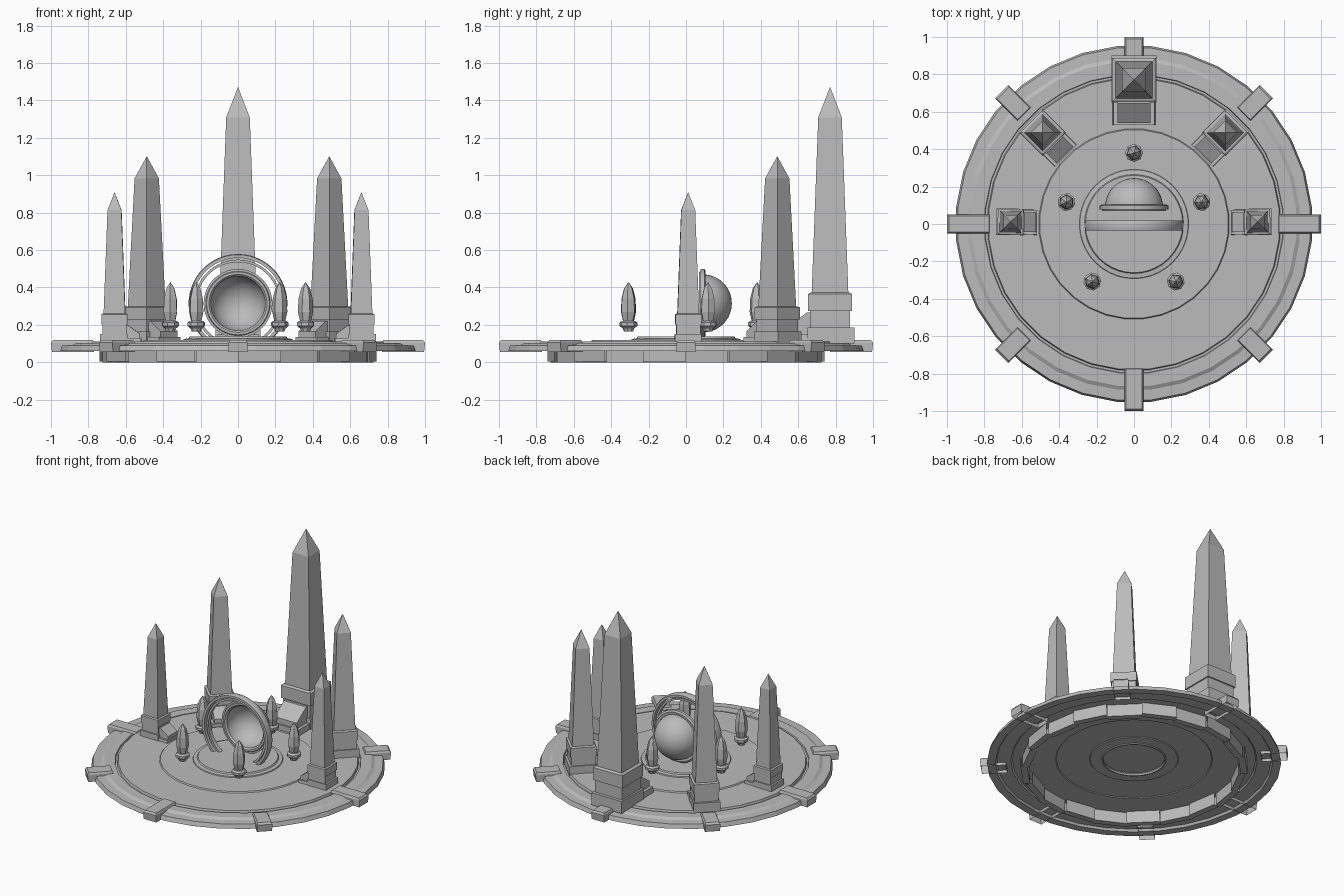
import bpy, bmesh, math
from mathutils import Matrix

if "Cube" in bpy.data.objects:
    bpy.data.objects.remove(bpy.data.objects["Cube"])

stone = bpy.data.materials.new("grey stone")
stone.diffuse_color = (0.5, 0.5, 0.5, 1)
stone.use_nodes = True
stone.node_tree.nodes["Principled BSDF"].inputs["Base Color"].default_value = stone.diffuse_color


def finish(name, bm, matrix=None, smooth=False):
    bmesh.ops.remove_doubles(bm, verts=bm.verts, dist=1e-5)
    bmesh.ops.recalc_face_normals(bm, faces=bm.faces)
    if matrix:
        bm.transform(matrix)
    mesh = bpy.data.meshes.new(name)
    bm.to_mesh(mesh)
    bm.free()
    mesh.materials.append(stone)
    ob = bpy.data.objects.new(name, mesh)
    bpy.context.collection.objects.link(ob)
    if smooth:
        bpy.ops.object.select_all(action='DESELECT')
        ob.select_set(True)
        bpy.context.view_layer.objects.active = ob
        bpy.ops.object.shade_smooth_by_angle(angle=math.radians(35))
    return ob


def lathe(name, profile, segs, closed=False, matrix=None, smooth=False, start=0, sweep=360):
    """Spin an (r, z) profile around z."""
    bm = bmesh.new()
    full = sweep == 360
    rows = []
    for i in range(segs if full else segs + 1):
        a = math.radians(start + sweep * i / segs)
        rows.append([bm.verts.new((r * math.cos(a), r * math.sin(a), z)) for r, z in profile])
    n = len(profile)
    for i in range(segs):
        p, q = rows[i], rows[(i + 1) % len(rows)]
        for j in range(n if closed else n - 1):
            k = (j + 1) % n
            bm.faces.new((p[j], q[j], q[k], p[k]))
    return finish(name, bm, matrix, smooth)


def stack(bm, levels):
    """Closed loft through rectangles given as (x_half, y_min, y_max, z)."""
    rows = [[bm.verts.new(c) for c in ((-x, y0, z), (x, y0, z), (x, y1, z), (-x, y1, z))]
            for x, y0, y1, z in levels]
    for p, q in zip(rows, rows[1:]):
        for j in range(4):
            k = (j + 1) % 4
            bm.faces.new((p[j], p[k], q[k], q[j]))
    bm.faces.new(rows[0][::-1])
    bm.faces.new(rows[-1])


def polar(angle, radius, z=0.0):
    """Frame whose +y points outward at the given angle."""
    return (Matrix.Rotation(math.radians(angle - 90), 4, 'Z')
            @ Matrix.Translation((0, radius, z)))


# Stepped platform with a raised centre floor
lathe("platform", [(0, .118), (.505, .118), (.51, .11), (.78, .11), (.785, .092),
                   (.797, .092), (.80, .103), (.87, .103), (.89, .092), (.945, .09),
                   (.955, .06), (.90, .06), (.89, .075), (.80, .075), (.79, .085),
                   (.51, .085), (.505, .09), (.29, .09), (.285, .085), (.21, .085),
                   (.20, .098), (0, .098)], 32, start=5.6)

# Foundation wall of alternating blocks below the platform
for i in range(20):
    r = .74 if i % 2 else .725
    lathe("foundation_block", [(r - .045, .004 * (i % 2)), (r, .004 * (i % 2)), (r, .1), (r - .045, .1)],
          1, closed=True, start=18 * i, sweep=18)

# Round dais and its lip underneath
lathe("dais", [(.295, .11), (.29, .125), (.265, .128), (.26, .137), (0, .137)], 40)
lathe("under_lip", [(.2, .078), (.21, .078), (.21, .09), (.2, .09)], 32, closed=True)

# Eight open-bottomed clamps over the outer rim
for i in range(8):
    inner = .83 if i % 2 else .77
    bm = bmesh.new()
    stack(bm, [(.05, inner, .995, .055), (.05, inner, 1.0, .105), (.044, inner + .005, .99, .118)])
    bm.faces.ensure_lookup_table()
    low = [f for f in bm.faces if all(v.co.z < .06 for v in f.verts)]
    bmesh.ops.delete(bm, geom=low, context='FACES_ONLY')
    finish("rim_clamp", bm, polar(45 * i, 0))

# Obelisks on tiered plinths, each with a sloped step facing the centre
for angle, radius, s in ((90, .77, 1), (45, .69, .73), (135, .69, .73), (1, .66, .59), (179, .66, .59)):
    place = polar(angle, radius, .1) @ Matrix.Scale(s, 4)

    def square(h, z):
        return (h, -h, h, z)
    bm = bmesh.new()
    stack(bm, [(.12, -.12, .13, 0), (.12, -.12, .13, .087)])
    stack(bm, [square(.108, .087), square(.108, .175)])
    stack(bm, [square(.117, .175), square(.117, .265), square(.105, .272)])
    finish("obelisk_plinth", bm, place)
    bm = bmesh.new()
    stack(bm, [square(.098, .27), square(.063, 1.21), square(.001, 1.37)])
    finish("obelisk_shaft", bm, place)
    bm = bmesh.new()
    stack(bm, [(.115, -.24, -.1, 0), (.11, -.24, -.1, .05)])
    stack(bm, [(.088, -.23, -.1, .05), (.088, -.23, -.1, .09), (.088, -.125, -.1, .165)])
    finish("obelisk_step", bm, place)

# Five hovering crystals in small cups
for i in range(5):
    place = polar(90 + 72 * i, .38)
    lathe("crystal_cup", [(0, .165), (.025, .165), (.03, .18), (.048, .195), (.048, .212),
                          (.036, .222), (0, .222)], 8, matrix=place)
    lathe("crystal", [(0, .2), (.03, .222), (.041, .27), (.038, .34), (.024, .395), (0, .43)],
          6, matrix=place, start=15)

# Hollow dish with its rim, opening to the front
upright = Matrix.Translation((0, 0, .315)) @ Matrix.Rotation(math.radians(-90), 4, 'X')
arc = [math.radians(90 * i / 12) for i in range(13)]
bowl = [(.155 * math.cos(a), .09 + .155 * math.sin(a)) for a in arc]
bowl += [(.146 * math.cos(a), .09 + .146 * math.sin(a)) for a in reversed(arc)]
lathe("dish", bowl, 40, closed=True, matrix=upright, smooth=True)
lathe("dish_rim", [(.145, .08), (.155, .07), (.168, .07), (.172, .078), (.184, .078),
                   (.184, .098), (.172, .105), (.145, .1)], 40, closed=True, matrix=upright, smooth=True)

# Large standing hoops that sink into the dais
lathe("outer_hoop", [(.243, -.035), (.26, -.035), (.264, -.02), (.264, .005), (.258, .02), (.243, .02)],
      40, closed=True, matrix=upright, smooth=True, start=-233, sweep=286)
lathe("inner_hoop", [(.22, -.02), (.234, -.02), (.234, .01), (.22, .01)],
      40, closed=True, matrix=upright, smooth=True, start=-237, sweep=294)
